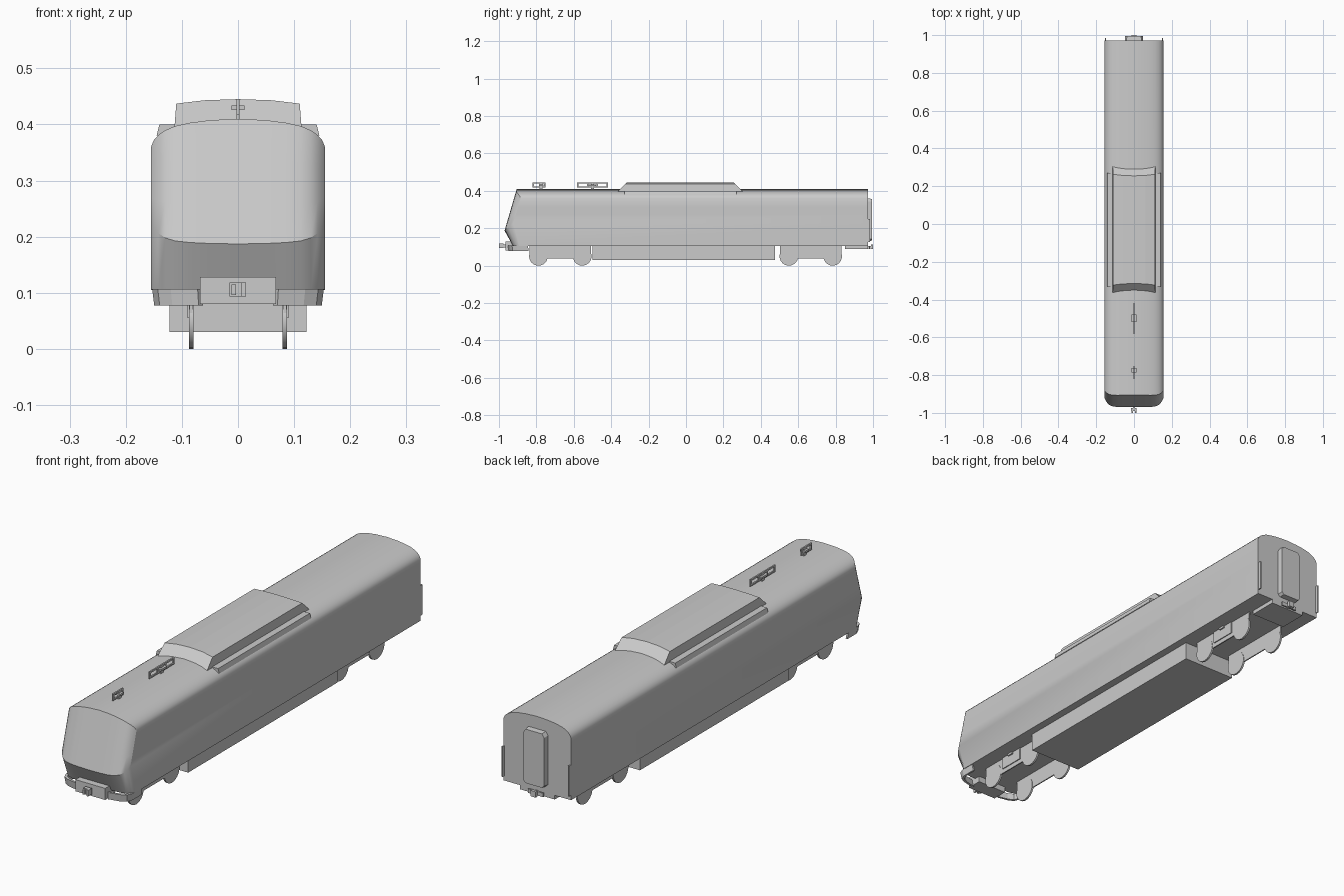
import bpy, bmesh, math

if "Cube" in bpy.data.objects:
    bpy.data.objects.remove(bpy.data.objects["Cube"])

W = 0.155


def make(name, verts, faces, smooth=False):
    me = bpy.data.meshes.new(name)
    me.from_pydata(verts, [], faces)
    bm = bmesh.new()
    bm.from_mesh(me)
    bmesh.ops.recalc_face_normals(bm, faces=bm.faces)
    bm.to_mesh(me)
    bm.free()
    ob = bpy.data.objects.new(name, me)
    bpy.context.collection.objects.link(ob)
    if smooth:
        bpy.ops.object.select_all(action='DESELECT')
        ob.select_set(True)
        bpy.context.view_layer.objects.active = ob
        bpy.ops.object.shade_smooth_by_angle(angle=math.radians(28))
    return ob


def loft(name, a, b, smooth=False):
    """Closed solid between two matching rings."""
    n = len(a)
    sides = [(i, (i + 1) % n, n + (i + 1) % n, n + i) for i in range(n)]
    return make(name, a + b, sides + [tuple(range(n)), tuple(range(n, 2 * n))], smooth)


def box(name, x0, x1, y0, y1, z0, z1):
    ring = [(x0, y0), (x1, y0), (x1, y1), (x0, y1)]
    return loft(name, [(x, y, z0) for x, y in ring], [(x, y, z1) for x, y in ring])


def mirror(ob):
    ob.modifiers.new("mirror", 'MIRROR').use_clip = False
    return ob


# Body shell: arched section swept back from a curved, raked nose
half = [(0, .41), (.05, .4075), (.085, .403), (.112, .397), (.13, .3895),
        (.142, .381), (.15, .372), (W, .36)]
cols = [(-x, z) for x, z in half[:0:-1]] + half
nc = len(cols)
rows = 5
verts = []
for r in range(rows):
    for x, ztop in cols:
        t = abs(x) / W
        crease = .187 + .008 * t ** 2 + .03 * t ** 10
        if r == 0:
            z, y = .105, -.925
        else:
            z = crease + (ztop - crease) * (r - 1) / (rows - 2)
            y = -.97 + (z - .187) * .065 / .223
        verts.append((x, y + .035 * t ** 8, z))
faces = [(r * nc + c, r * nc + c + 1, (r + 1) * nc + c + 1, (r + 1) * nc + c)
         for r in range(rows - 1) for c in range(nc - 1)]
ring = list(range(nc)) + [r * nc + nc - 1 for r in range(1, rows)]
ring += [(rows - 1) * nc + c for c in range(nc - 2, -1, -1)]
ring += [r * nc for r in range(rows - 2, 0, -1)]
base = len(verts)
verts += [(verts[i][0], .972, verts[i][2]) for i in ring]
n = len(ring)
faces += [(ring[i], ring[(i + 1) % n], base + (i + 1) % n, base + i) for i in range(n)]
faces.append(tuple(range(base, base + n)))
make("body_shell", verts, faces, True)

# Raised roof pod with sloping ends and an arched top
arch = [(-.11, .437), (-.06, .443), (0, .445), (.06, .443), (.11, .437)]


def pod_end(y_top, slope):
    pts = [(-.114, .385)] + arch + [(.114, .385), (0, .385)]
    return [(x, y_top + slope * (.44 - z), z) for x, z in pts]


loft("roof_pod", pod_end(-.32, -1), pod_end(.26, 1))

# Flat roof ledges beside the pod
sec = [(-.145, .38), (-.14, .40), (.14, .40), (.145, .38)]
loft("roof_ledge", [(x, -.33, z) for x, z in sec], [(x, .27, z) for x, z in sec])


# Roof aerials: thin open frames with a small central block
def aerial(y0, y1, yc, h, posts):
    box("aerial_top_bar", -.003, .003, y0, y1, .438, .445)
    box("aerial_low_bar", -.003, .003, y0, y1, .417, .423)
    for i in range(posts):
        y = y0 + (y1 - y0 - .008) * i / (posts - 1)
        box("aerial_post", -.003, .003, y, y + .008, .417, .445)
    box("aerial_block", -.012, .012, yc - h, yc + h, .426, .434)
    box("aerial_foot", -.003, .003, yc - .008, yc + .008, .405, .445)


aerial(-.582, -.418, -.50, .02, 4)
aerial(-.82, -.752, -.775, .012, 2)

# Front skirt: wall wrapping round each lower corner
outer = [(.153, -.845), (.153, -.905), (.143, -.93), (.12, -.942), (.072, -.952)]
inner = [(x - .008, y + .008) for x, y in outer[:0:-1]] + [(.145, -.845)]
path = outer + inner
mirror(loft("front_skirt", [(x * .975, y + .004, .077) for x, y in path],
            [(x, y, .107) for x, y in path]))

# Front coupler housing and coupler
box("coupler_housing", -.068, .068, -.965, -.90, .08, .128)
box("front_coupler_shank", -.006, .006, -.98, -.96, .098, .112)
box("front_coupler_head", -.015, .008, -.99, -.975, .093, .118)
box("front_coupler_jaw", .006, .014, -1.0, -.975, .093, .118)
box("front_coupler_knuckle", -.012, -.004, -1.0, -.985, .096, .115)

# Rear gangway door with chamfered rim
door = [(-.05, .14), (-.05, .345), (-.04, .36), (.04, .36), (.05, .345), (.05, .14),
        (.04, .13), (-.04, .13)]
loft("rear_gangway", [(x, .96, z) for x, z in door],
     [(x * .94, .995, .245 + (z - .245) * .97) for x, z in door])

# Rear corner plates, step plate and coupler
mirror(box("rear_corner_plate", .149, .1545, .965, .985, .125, .25))
box("rear_step_plate", -.08, .08, .85, .972, .088, .106)
box("rear_coupler_shank", -.006, .006, .96, .99, .092, .105)
box("rear_coupler_head", -.035, .035, .978, .984, .09, .106)
box("rear_coupler_jaw", -.012, .012, .988, 1.0, .088, .112)

# Equipment box under the floor
box("underfloor_box", -.122, .122, -.5, .475, .03, .106)

# Bogies: thin side frames, wheel discs and spring blocks
for yc in (-.672, .667):
    prof = [(-.165, .106), (-.165, .06), (-.085, .06), (-.075, .037), (.075, .037),
            (.085, .06), (.165, .06), (.165, .106)]
    mirror(loft("bogie_frame", [(.081, yc + y, z) for y, z in prof],
                [(.086, yc + y, z) for y, z in prof]))
    mirror(box("bogie_spring_block", .084, .09, yc - .055, yc + .055, .055, .105))
    mirror(box("bogie_damper", .088, .096, yc - .014, yc + .014, .096, .108))
    for dy in (-.117, .117):
        disc = [(yc + dy + .05 * math.cos(a), .05 + .05 * math.sin(a))
                for a in [math.tau * (i - .0) / 24 for i in range(24)]]
        mirror(loft("wheel", [(.079, y, z) for y, z in disc],
                    [(.087, y, z) for y, z in disc], True))
